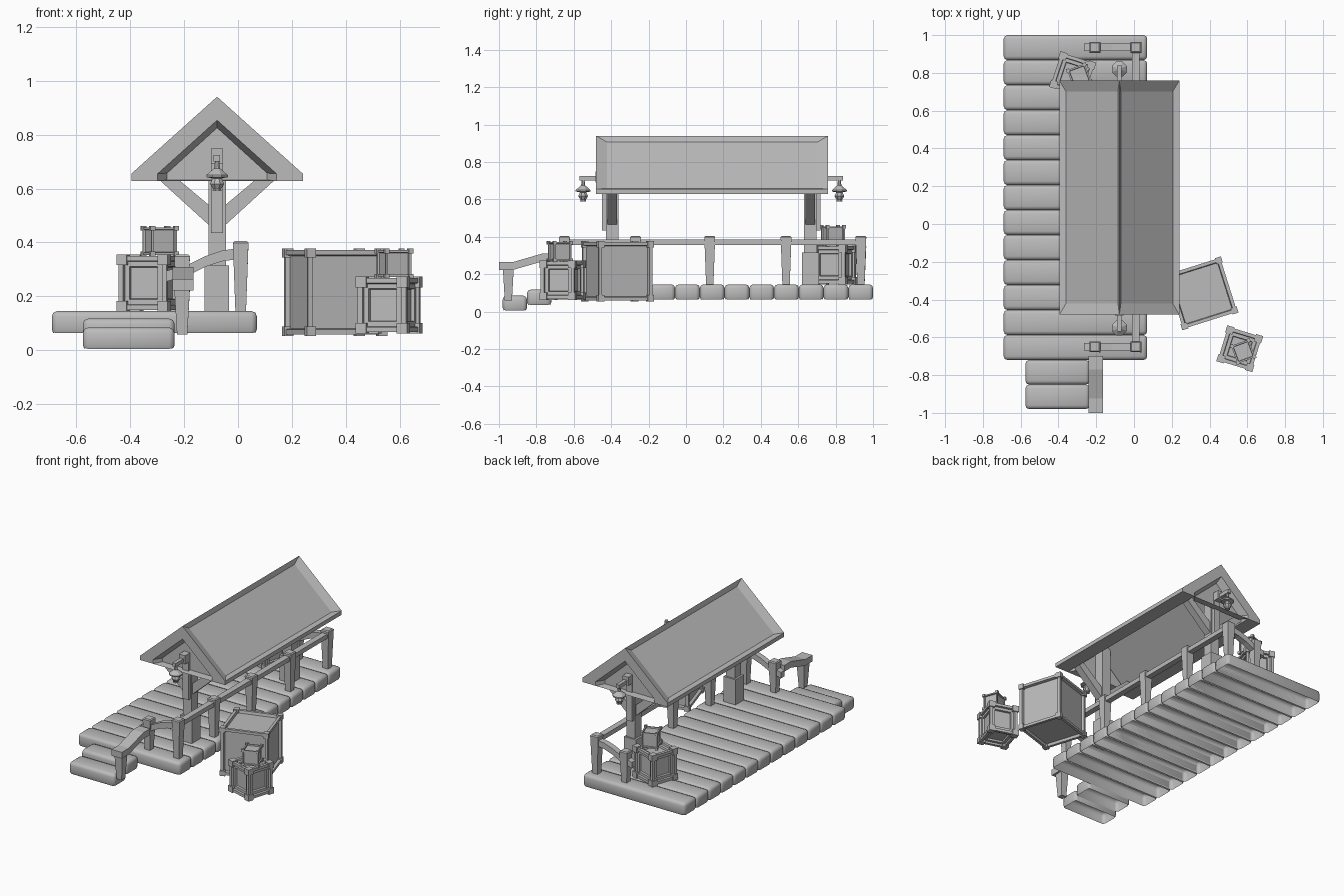
import bpy, bmesh, math
from mathutils import Matrix, Vector

if "Cube" in bpy.data.objects:
    bpy.data.objects.remove(bpy.data.objects["Cube"])

grey = bpy.data.materials.new("plain_grey")
grey.diffuse_color = (0.5, 0.5, 0.5, 1)
grey.use_nodes = True
grey.node_tree.nodes["Principled BSDF"].inputs["Base Color"].default_value = grey.diffuse_color


def finish(name, bm, smooth=False, fix=True):
    if fix:
        bmesh.ops.recalc_face_normals(bm, faces=bm.faces[:])
    me = bpy.data.meshes.new(name)
    bm.to_mesh(me)
    bm.free()
    me.materials.append(grey)
    ob = bpy.data.objects.new(name, me)
    bpy.context.collection.objects.link(ob)
    if smooth:
        for p in me.polygons:
            p.use_smooth = True
    return ob


def box(bm, x, y, z, taper=1.0):
    """Box between (min, max) pairs; taper scales the bottom."""
    c = Vector((sum(x) / 2, sum(y) / 2, sum(z) / 2))
    s = (x[1] - x[0], y[1] - y[0], z[1] - z[0])
    vs = bmesh.ops.create_cube(bm, size=1)["verts"]
    for v in vs:
        k = taper if v.co.z < 0 else 1
        v.co = c + Vector((v.co.x * s[0] * k, v.co.y * s[1] * k, v.co.z * s[2]))
    return vs


def prism(bm, pts, a, b, axis="y"):
    """Extrude a side profile along y (points x,z) or along x (points y,z)."""
    def at(p, t):
        return (p[0], t, p[1]) if axis == "y" else (t, p[0], p[1])
    lo = [bm.verts.new(at(p, a)) for p in pts]
    hi = [bm.verts.new(at(p, b)) for p in pts]
    bm.faces.new(lo)
    bm.faces.new(hi[::-1])
    n = len(pts)
    for i in range(n):
        j = (i + 1) % n
        bm.faces.new((lo[i], hi[i], hi[j], lo[j]))


def plank(name, x, y, z):
    """Rounded board, open underneath."""
    bm = bmesh.new()
    box(bm, x, y, z)
    bmesh.ops.bevel(bm, geom=bm.edges[:], offset=0.02, segments=2,
                    affect='EDGES', profile=0.5)
    bmesh.ops.recalc_face_normals(bm, faces=bm.faces[:])
    low = [f for f in bm.faces if f.normal.z < -0.8]
    bmesh.ops.delete(bm, geom=low, context='FACES')
    finish(name, bm, True, fix=False)


# Deck boards and two steps
step = 1.72 / 13
for i in range(13):
    y0 = -0.72 + i * step
    plank("deck_board", (-0.69, 0.07), (y0, y0 + step), (0.058, 0.146))
plank("upper_step", (-0.575, -0.235), (-0.85, -0.72), (0.03, 0.118))
plank("lower_step", (-0.575, -0.235), (-0.98, -0.85), (0.0, 0.085))

# Roof shell with sunken panels on both slopes
CX = -0.0775
Y0, Y1 = -0.48, 0.76
half = [(0.3175, 0.655), (0.3175, 0.628), (0.22, 0.628), (0.22, 0.655)]
prof = ([(CX, 0.94)] + [(CX + a, z) for a, z in half] + [(CX, 0.853)]
        + [(CX - a, z) for a, z in half[::-1]])
bm = bmesh.new()
prism(bm, prof, Y0, Y1)
bmesh.ops.recalc_face_normals(bm, faces=bm.faces[:])
slopes = [f for f in bm.faces if f.normal.z > 0.5]
bmesh.ops.inset_individual(bm, faces=slopes, thickness=0.04, depth=-0.02)
for f in slopes:
    for v in f.verts:
        v.co.y += 0.03 if v.co.y < 0.14 else -0.03
finish("roof", bm, fix=False)

# Sunken gable walls with a sloping rim
for y, d in ((Y0, 0.05), (Y1, -0.05)):
    bm = bmesh.new()
    outer = [(CX - 0.22, 0.628), (CX - 0.22, 0.655), (CX, 0.853),
             (CX + 0.22, 0.655), (CX + 0.22, 0.628)]
    inner = [(CX - 0.185, 0.632), (CX - 0.185, 0.657), (CX, 0.825),
             (CX + 0.185, 0.657), (CX + 0.185, 0.632)]
    a = [bm.verts.new((x, y, z)) for x, z in outer]
    b = [bm.verts.new((x, y + d, z)) for x, z in inner]
    for i in range(5):
        j = (i + 1) % 5
        bm.faces.new((a[i], a[j], b[j], b[i]))
    wall = bm.faces.new(b)
    bmesh.ops.recalc_face_normals(bm, faces=bm.faces[:])
    wall.normal_update()
    if wall.normal.y * d > 0:
        bmesh.ops.reverse_faces(bm, faces=bm.faces[:])
    finish("gable_wall", bm, fix=False)


def lantern(x, y):
    rings = [(0.008, 0.705), (0.012, 0.675), (0.043, 0.65), (0.043, 0.642),
             (0.018, 0.638), (0.028, 0.617), (0.016, 0.598), (0.018, 0.59)]
    bm = bmesh.new()
    n = 8
    loops = [[bm.verts.new((x + r * math.cos(math.tau * (k + .5) / n),
                            y + r * math.sin(math.tau * (k + .5) / n), z))
              for k in range(n)] for r, z in rings]
    for p, q in zip(loops, loops[1:]):
        for k in range(n):
            m = (k + 1) % n
            bm.faces.new((p[k], p[m], q[m], q[k]))
    bm.faces.new(loops[0])
    bm.faces.new(loops[-1])
    finish("lantern", bm)


# Roof posts with braces, lantern arms and lanterns (s is the outward direction)
for y, s in ((-0.395, -1), (0.665, 1)):
    bm = bmesh.new()
    box(bm, (-0.11, -0.045), (y - 0.033, y + 0.033), (0.3, 0.86))
    finish("roof_post", bm)
    bm = bmesh.new()
    box(bm, (-0.124, -0.034), (y - 0.045, y + 0.045), (0.14, 0.315))
    finish("post_base", bm)
    bm = bmesh.new()
    box(bm, (-0.1, -0.055), sorted((y + s * 0.03, y + s * 0.053)), (0.435, 0.69))
    finish("post_plate", bm)
    bm = bmesh.new()
    ya, yb = y + s * 0.03, y + s * 0.175
    box(bm, (-0.09, -0.066), sorted((ya, yb)), (0.70, 0.725))
    box(bm, (-0.1, -0.055), sorted((y + s * 0.03, y + s * 0.09)), (0.69, 0.748))
    finish("lantern_arm", bm)
    lantern(CX, y + s * 0.155)
    for m in (-1, 1):
        bm = bmesh.new()
        pts = [(0.245, 0.66), (0.175, 0.66), (0.02, 0.53), (0.02, 0.455)]
        prism(bm, [(CX + m * a, z) for a, z in pts], y - 0.025, y + 0.025)
        finish("roof_brace", bm)


# Railing: tapered posts, long rail, curved end rails
def rail_post(x, y, z0, z1):
    bm = bmesh.new()
    vs = box(bm, (x - 0.029, x + 0.029), (y - 0.029, y + 0.029), (z0, z1), 0.66)
    top = [e for e in bm.edges if all(v.co.z > z1 - 0.01 for v in e.verts)]
    bmesh.ops.bevel(bm, geom=top, offset=0.006, segments=1, affect='EDGES')
    finish("rail_post", bm)


for y in (-0.65, -0.27, 0.127, 0.535, 0.935):
    rail_post(0.01, y, 0.13, 0.405)
bm = bmesh.new()
box(bm, (-0.01, 0.03), (-0.65, 0.935), (0.355, 0.385))
finish("long_rail", bm)
curve = [(-0.265, 0.295), (-0.18, 0.32), (-0.12, 0.35), (-0.06, 0.37), (0.01, 0.38)]
for y in (-0.65, 0.935):
    rail_post(-0.207, y, 0.13, 0.355)
    bm = bmesh.new()
    prism(bm, curve + [(x, z - 0.04) for x, z in curve[::-1]], y - 0.02, y + 0.02)
    finish("end_rail", bm)

# Step handrail
rail_post(-0.207, -0.95, 0.06, 0.235)
bm = bmesh.new()
path = [(-1.0, 0.265), (-0.925, 0.265), (-0.77, 0.31), (-0.70, 0.31)]
prism(bm, path + [(y, z - 0.042) for y, z in path[::-1]], -0.242, -0.165, "x")
finish("step_handrail", bm)


# Crates: framed boxes with sunken panels and optional corner blocks
def crate(name, x, y, z, size, height, turn, border, depth, blocks=0.0, steps=1):
    bm = bmesh.new()
    h = size / 2
    box(bm, (-h, h), (-h, h), (0, height))
    sides = bm.faces[:]
    bmesh.ops.recalc_face_normals(bm, faces=sides)
    for k in range(steps):
        bmesh.ops.inset_individual(bm, faces=sides, thickness=border, depth=0)
        bmesh.ops.inset_individual(bm, faces=sides, thickness=depth * 0.3, depth=-depth)
    if blocks:
        b = blocks / 2
        o = 0.006
        for sx in (-1, 1):
            for sy in (-1, 1):
                px, py = sx * (h + o - b), sy * (h + o - b)
                for zc in (b - o, height + o - b):
                    box(bm, (px - b, px + b), (py - b, py + b), (zc - b, zc + b))
    bm.transform(Matrix.Translation((x, y, z)) @ Matrix.Rotation(math.radians(turn), 4, 'Z'))
    finish(name, bm, fix=False)


crate("large_crate", 0.358, -0.367, 0.06, 0.30, 0.312, 17.5, 0.025, 0.018, 0.034)
crate("ground_crate", 0.56, -0.66, 0.068, 0.187, 0.2, -17, 0.026, 0.012, 0.04, 2)
crate("deck_crate", -0.325, 0.79, 0.15, 0.187, 0.2, -18, 0.026, 0.012, 0.04, 2)
crate("ground_small_box", 0.578, -0.675, 0.272, 0.1, 0.1, 20, 0.012, 0.008, 0.018)
crate("deck_small_box", -0.29, 0.785, 0.354, 0.1, 0.102, 20, 0.012, 0.008, 0.018)
